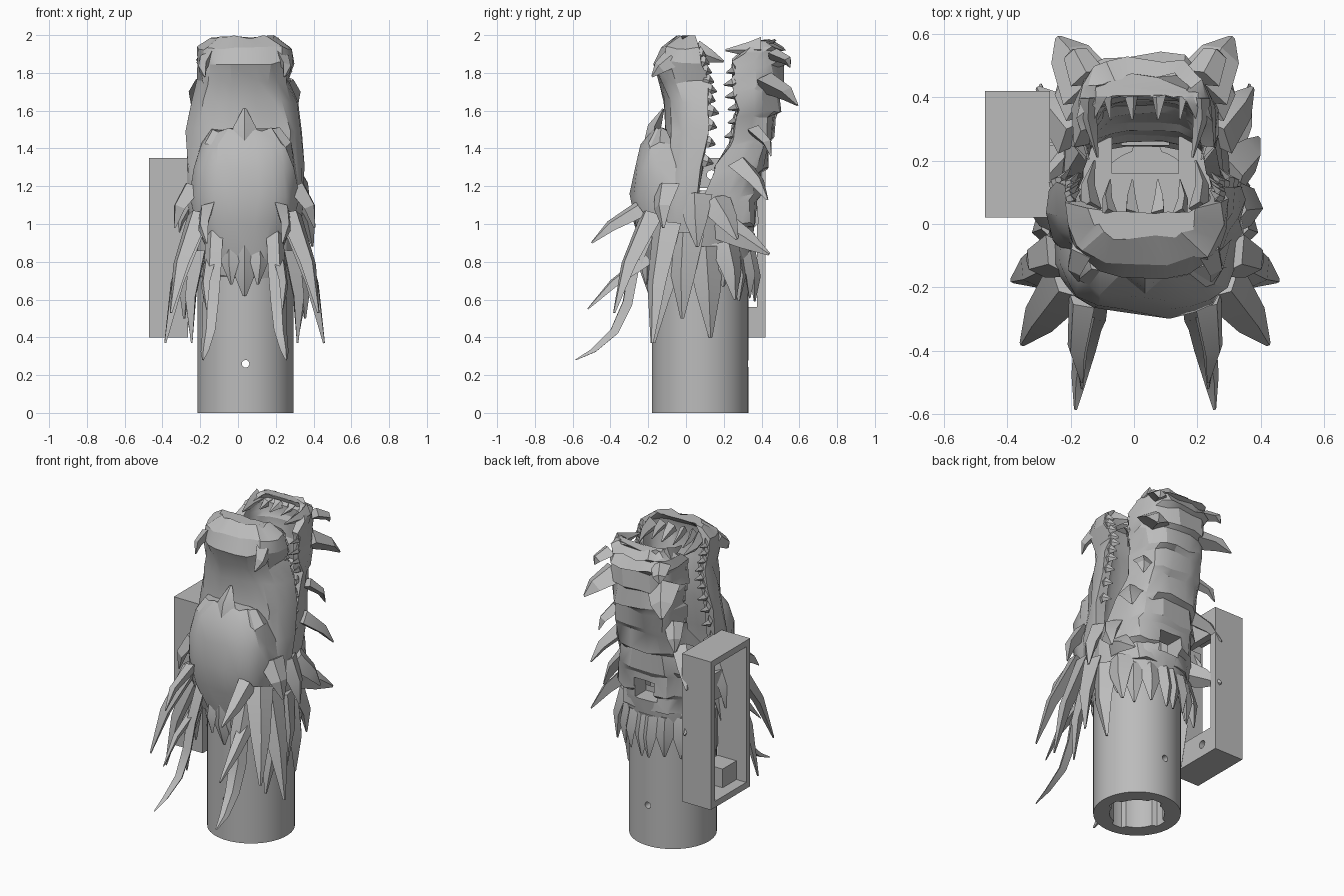
import bpy, bmesh, math, random
from mathutils import Vector

random.seed(4)
default = bpy.data.objects.get("Cube")
if default:
    bpy.data.objects.remove(default)

CX = 0.035          # symmetry plane of the head
TUBE = (0.04, 0.075)

grey = bpy.data.materials.new("plain grey")
grey.use_nodes = True
color = (0.5, 0.5, 0.5, 1)
grey.diffuse_color = color
grey.node_tree.nodes["Principled BSDF"].inputs["Base Color"].default_value = color


def shade(obj):
    bpy.ops.object.select_all(action="DESELECT")
    obj.select_set(True)
    bpy.context.view_layer.objects.active = obj
    bpy.ops.object.shade_smooth_by_angle(angle=math.radians(25))


def finish(name, bm):
    bmesh.ops.recalc_face_normals(bm, faces=bm.faces)
    mesh = bpy.data.meshes.new(name)
    bm.to_mesh(mesh)
    bm.free()
    mesh.materials.append(grey)
    obj = bpy.data.objects.new(name, mesh)
    bpy.context.collection.objects.link(obj)
    shade(obj)
    return obj


def skin(bm, rings, close=False):
    """Bridge rings of points; cap both ends or join last to first."""
    loops = [[bm.verts.new(p) for p in ring] for ring in rings]
    n = len(loops[0])
    pairs = list(zip(loops, loops[1:]))
    if close:
        pairs.append((loops[-1], loops[0]))
    else:
        bm.faces.new(loops[0])
        bm.faces.new(loops[-1])
    for a, b in pairs:
        for i in range(n):
            j = (i + 1) % n
            bm.faces.new((a[i], a[j], b[j], b[i]))


def block(name, lo, hi):
    bm = bmesh.new()
    bmesh.ops.create_cube(bm, size=1)
    for v in bm.verts:
        v.co = [l + (h - l) * (c + 0.5) for l, h, c in zip(lo, hi, v.co)]
    return finish(name, bm)


def rod(name, center, radius, length, axis):
    bm = bmesh.new()
    bmesh.ops.create_cone(bm, cap_ends=True, segments=20, radius1=radius, radius2=radius, depth=length)
    obj = finish(name, bm)
    obj.location = center
    obj.rotation_euler = (math.pi / 2, 0, 0) if axis == "y" else (0, math.pi / 2, 0)
    return obj


def cut(target, *cutters):
    for c in cutters:
        mod = target.modifiers.new("cut", "BOOLEAN")
        mod.operation = "DIFFERENCE"
        mod.solver = "EXACT"
        mod.object = c
        bpy.context.view_layer.objects.active = target
        bpy.ops.object.modifier_apply(modifier=mod.name)
        bpy.data.objects.remove(c)
    shade(target)


def jitter(p, amount):
    return Vector(p) + Vector([random.uniform(-amount, amount) for _ in p])


def mix(a, b, t):
    return [p + (q - p) * t for p, q in zip(a, b)]


def spike(bm, points, width, both=True, power=1.4):
    """Tapered blade with a diamond section along a path."""
    for side in (1, -1) if both else (1,):
        path = [Vector((CX + side * x, y, z)) for x, y, z in points]
        flow = (path[-1] - path[0]).normalized()
        out = Vector((path[0].x - CX, path[0].y - TUBE[1], 0)).normalized()
        across = flow.cross(out).normalized()
        thick = across.cross(flow)
        rings = []
        for i, p in enumerate(path):
            r = width * (1 - 0.9 * (i / (len(path) - 1)) ** power)
            rings.append([p + across * r, p + thick * r * 0.6,
                          p - across * r, p - thick * r * 0.6])
        skin(bm, rings)


def fin(bm, base, tip, width, both=True):
    """Spike bowed slightly outward in the middle."""
    b, t = Vector(base), Vector(tip)
    mid = b.lerp(t, 0.5) + Vector((b.x, b.y - TUBE[1], 0)) * 0.09
    spike(bm, [b, mid, t], width, both)


def shell(name, rows, hollow, n=11):
    """Curved trough: rows of z, rim y, outer y, half width."""
    bm = bmesh.new()
    rings = []
    for k, (z, rim, outer, w) in enumerate(rows):
        depth = hollow if k < len(rows) - 1 else 0.05
        ring = []
        for scale, dep, order in ((1, 1, range(n + 1)), (0.8, depth, range(n, -1, -1))):
            for i in order:
                c, s = math.cos(math.pi * i / n), math.sin(math.pi * i / n)
                x = math.copysign(abs(c) ** 0.7, c) * w * scale
                y = rim + (outer - rim) * abs(s) ** 0.7 * dep
                ring.append(jitter((CX + x, y, z), 0.014 if dep == 1 else 0.004))
        rings.append(ring)
    skin(bm, rings)
    return finish(name, bm)


# Handle tube with lobed bore and cross pin hole
def circle(radius, z, lobe=0):
    pts = []
    for i in range(64):
        a = math.tau * i / 64
        r = radius + lobe * (math.cos(4 * a) > 0.4)
        pts.append((TUBE[0] + r * math.cos(a), TUBE[1] + r * math.sin(a), z))
    return pts


bm = bmesh.new()
skin(bm, [circle(0.255, z) for z in (0, 0.23, 0.29, 0.95)]
     + [circle(0.16, z, 0.025) for z in (0.95, 0.29, 0.23, 0)], close=True)
cut(finish("handle_tube", bm), rod("pin_cutter", (TUBE[0], TUBE[1], 0.26), 0.02, 1, "y"))


def rear_window():
    return block("window_cutter", (-0.04, 0.25, 0.95), (0.11, 0.6, 1.08))


def throat():
    return block("throat_cutter", (-0.07, 0.16, 0.9), (0.14, 0.3, 1.4))


# Skull with rear window and open throat
bm = bmesh.new()
rings = []
for z, front, back, w in [(0.72, -0.19, 0.335, 0.26), (0.8, -0.2, 0.35, 0.27), (0.95, -0.21, 0.37, 0.29),
                          (1.08, -0.19, 0.37, 0.3), (1.17, -0.15, 0.33, 0.25)]:
    ring = []
    for i in range(18):
        a = math.tau * i / 18
        ring.append(jitter((CX + w * math.cos(a), (front + back) / 2 + (back - front) / 2 * math.sin(a), z), 0.01))
    rings.append(ring)
skin(bm, rings)
cut(finish("skull", bm), throat(), rear_window())

# Snout and brow shield
snout = [(0.95, 0.05, -0.17, 0.28), (1.1, 0.06, -0.17, 0.31), (1.3, 0.09, -0.14, 0.315),
         (1.5, 0.12, -0.11, 0.31), (1.65, 0.12, -0.11, 0.28), (1.75, 0.11, -0.14, 0.245),
         (1.85, 0.09, -0.17, 0.26), (1.93, 0.07, -0.13, 0.25), (1.99, 0.04, -0.04, 0.17)]
shell("snout", snout, 0.55)
shell("brow_shield", [(0.8, -0.1, -0.21, 0.17), (1.0, -0.05, -0.27, 0.26), (1.15, -0.01, -0.29, 0.295),
                      (1.3, -0.04, -0.27, 0.28), (1.42, -0.08, -0.23, 0.24), (1.5, -0.1, -0.17, 0.18)], 0.5)

# Lower jaw with overlapping chin scales
jaw = [(0.88, 0.1, 0.35, 0.26), (1.0, 0.08, 0.38, 0.27), (1.15, 0.1, 0.4, 0.265), (1.3, 0.16, 0.43, 0.245),
       (1.45, 0.24, 0.47, 0.215), (1.6, 0.27, 0.5, 0.22), (1.73, 0.25, 0.515, 0.23),
       (1.86, 0.25, 0.54, 0.225), (1.93, 0.32, 0.52, 0.21), (1.97, 0.4, 0.47, 0.15)]
scaled = []
for a, b in zip(jaw, jaw[1:]):
    z, rim, outer, w = mix(a, b, 0.8)
    scaled += [a, (z, rim, outer - 0.025, w)]
cut(shell("lower_jaw", scaled + jaw[-1:], 0.6), rear_window())

# Teeth on both jaws and the front fangs
bm = bmesh.new()
for rows, reach in ((snout[2:-1], 0.055), (jaw[4:-2], -0.05)):
    for a, b in zip(rows, rows[1:]):
        for t in (0.2, 0.7):
            z, rim, outer, w = mix(a, b, t)
            fin(bm, (w * 0.88, rim - reach * 0.3, z), (w * 0.82, rim + reach * random.uniform(0.5, 1), z - 0.02), 0.04)
for x in (0.04, 0.11):
    fin(bm, (x, 0.03, 1.93), (x, 0.14, 1.87), 0.04)
    fin(bm, (x, 0.43, 1.92), (x, 0.33, 1.9), 0.04)
fin(bm, (0.17, 0.05, 1.92), (0.16, 0.2, 1.86), 0.055)
fin(bm, (0.17, 0.4, 1.93), (0.15, 0.21, 1.92), 0.06)
finish("teeth", bm)

# Mane fins, side horns and nose bumps
bm = bmesh.new()
for base, tip, width in [
        ((0.25, -0.1, 1.0), (0.42, -0.18, 0.37), 0.09),
        ((0.24, -0.18, 1.05), (0.39, -0.38, 0.53), 0.085),
        ((0.2, -0.24, 1.08), (0.2, -0.5, 0.9), 0.06),
        ((0.18, -0.2, 0.82), (0.2, -0.52, 0.55), 0.05),
        ((0.25, -0.07, 0.85), (0.28, -0.17, 0.37), 0.08),
        ((0.27, 0, 0.95), (0.32, -0.02, 0.5), 0.1),
        ((0.26, 0.1, 0.88), (0.28, 0.13, 0.4), 0.1),
        ((0.23, 0.2, 0.9), (0.27, 0.26, 0.6), 0.09),
        ((0.24, 0.17, 1.0), (0.33, 0.44, 0.84), 0.085),
        ((0.26, 0.15, 1.12), (0.36, 0.27, 0.92), 0.09),
        ((0.27, 0.05, 1.15), (0.36, 0.06, 0.88), 0.09),
        ((0.27, -0.1, 1.2), (0.37, -0.12, 0.98), 0.08),
        ((0.22, 0.28, 1.32), (0.34, 0.43, 1.13), 0.08),
        ((0.2, 0.36, 1.5), (0.27, 0.45, 1.36), 0.06),
        ((0.17, 0.42, 1.75), (0.275, 0.59, 1.63), 0.1),
        ((0.18, 0.46, 1.9), (0.23, 0.55, 1.83), 0.06),
        ((0.2, -0.07, 1.88), (0.21, -0.18, 1.78), 0.06),
        ((0.07, -0.18, 0.9), (0.07, -0.21, 0.68), 0.07)]:
    fin(bm, base, tip, width)
fin(bm, (0, -0.18, 0.9), (0, -0.19, 0.62), 0.1, both=False)
fin(bm, (0, -0.17, 1.42), (0, -0.12, 1.61), 0.09, both=False)
finish("mane_and_horns", bm)

# Ragged collar fringe behind the tube
bm = bmesh.new()
for i in range(5):
    a = math.radians(5 + 20 * i)
    c, s = math.cos(a), math.sin(a)
    drop = random.uniform(0.02, 0.14)
    fin(bm, (0.25 * c, 0.075 + 0.25 * s, 0.85), (0.28 * c, 0.075 + 0.29 * s, 0.7 - drop), 0.075)
finish("collar_fringe", bm)

# Long whiskers
bm = bmesh.new()
spike(bm, [(0.16, -0.2, 0.95), (0.17, -0.28, 0.75), (0.18, -0.31, 0.58), (0.19, -0.38, 0.43),
           (0.21, -0.49, 0.33), (0.22, -0.585, 0.28)], 0.055, power=2.5)
finish("whiskers", bm)

# Open side box with window and screw holes
box = block("side_box", (-0.47, 0.02, 0.4), (-0.265, 0.42, 1.35))
cut(box,
    block("cavity_cutter", (-0.6, 0.06, 0.44), (-0.31, 0.375, 1.31)),
    block("opening_cutter", (-0.4, 0.06, 0.56), (-0.2, 0.375, 1.19)),
    rod("upper_hole_cutter", (-0.28, 0.135, 1.26), 0.025, 0.2, "x"),
    rod("lower_hole_cutter", (-0.28, 0.3, 0.48), 0.025, 0.2, "x"))
block("box_inner_block", (-0.4, 0.05, 0.43), (-0.3, 0.2, 0.56))
block("box_mount", (-0.3, 0.05, 0.95), (-0.2, 0.25, 1.12))
